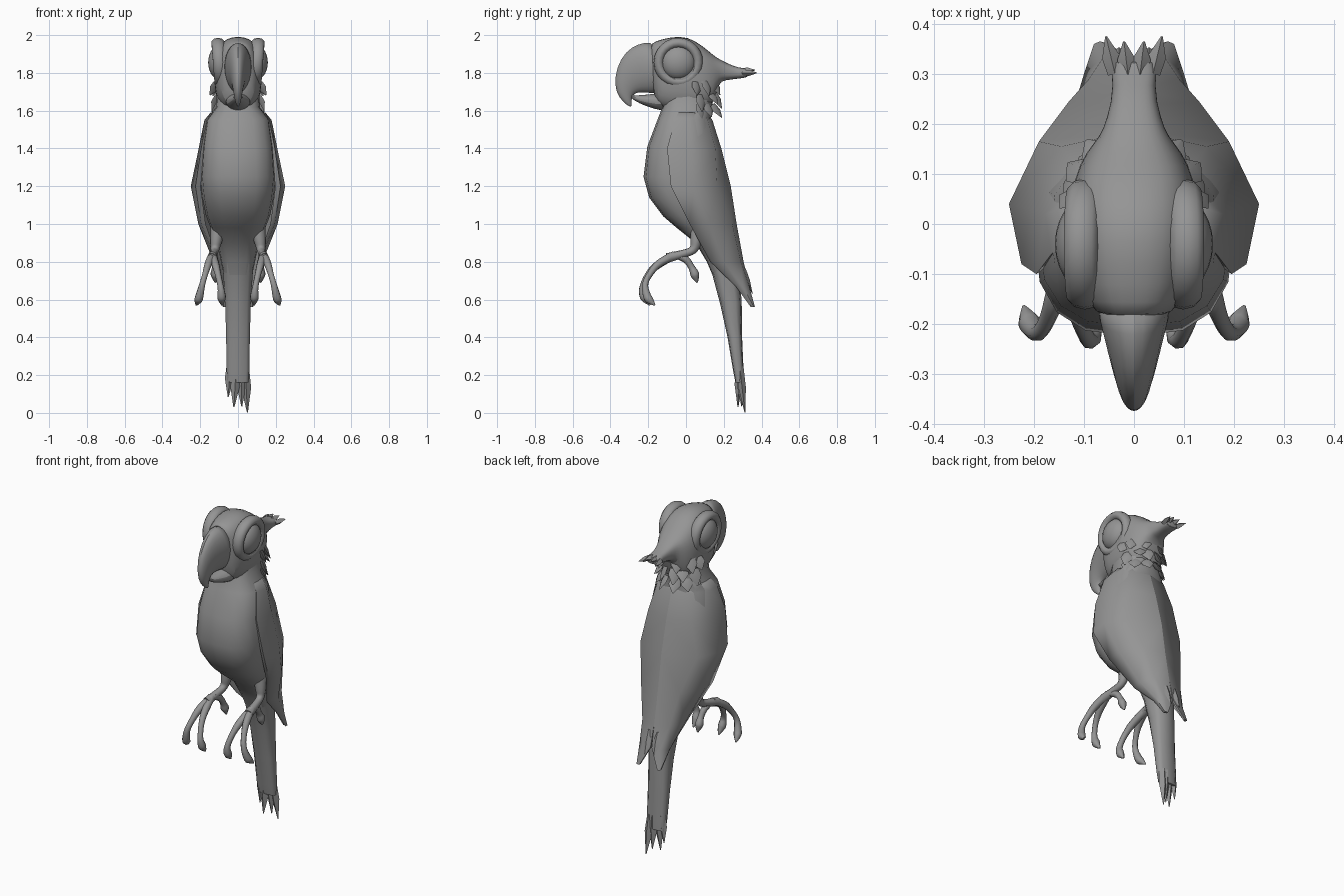
import bpy, bmesh, math, random
from mathutils import Vector

if "Cube" in bpy.data.objects:
    bpy.data.objects.remove(bpy.data.objects["Cube"])

random.seed(4)
mat = bpy.data.materials.new("plumage grey")
mat.diffuse_color = (0.3, 0.3, 0.3, 1)
mat.use_nodes = True
mat.node_tree.nodes["Principled BSDF"].inputs["Base Color"].default_value = mat.diffuse_color


def finish(name, bm, mirror=False, subsurf=0, angle=40):
    bmesh.ops.recalc_face_normals(bm, faces=bm.faces)
    me = bpy.data.meshes.new(name)
    bm.to_mesh(me)
    bm.free()
    ob = bpy.data.objects.new(name, me)
    bpy.context.collection.objects.link(ob)
    me.materials.append(mat)
    if mirror:
        ob.modifiers.new("mirror", 'MIRROR').use_mirror_merge = False
    if subsurf:
        ob.modifiers.new("smooth", 'SUBSURF').levels = subsurf
        ob.modifiers["smooth"].render_levels = subsurf
    bpy.ops.object.select_all(action='DESELECT')
    ob.select_set(True)
    bpy.context.view_layer.objects.active = ob
    bpy.ops.object.shade_smooth_by_angle(angle=math.radians(angle))
    return ob


def skin(bm, rings):
    rows = [[bm.verts.new(p) for p in r] for r in rings]
    n = len(rows[0])
    for a, b in zip(rows, rows[1:]):
        for i in range(n):
            bm.faces.new((a[i], a[(i + 1) % n], b[(i + 1) % n], b[i]))
    bm.faces.new(rows[0])
    bm.faces.new(rows[-1][::-1])


def loft(name, sections, n=16, power=1.0, **kw):
    """Each section: y, z of one edge, y, z of the opposite edge, half width."""
    rings = []
    for y0, z0, y1, z1, w in sections:
        ring = []
        for i in range(n):
            a = 2 * math.pi * i / n
            c, s = math.cos(a), math.sin(a)
            c = math.copysign(abs(c) ** power, c)
            s = math.copysign(abs(s) ** power, s)
            ring.append((w * s, (y0 + y1) / 2 + c * (y0 - y1) / 2,
                         (z0 + z1) / 2 + c * (z0 - z1) / 2))
        rings.append(ring)
    bm = bmesh.new()
    skin(bm, rings)
    return finish(name, bm, **kw)


def feathers(name, items, side, thick=0.012, mirror=True):
    """Kite-shaped pointed feathers: base, tip, half width."""
    bm = bmesh.new()
    for base, tip, w in items:
        b, t, s = Vector(base), Vector(tip), Vector(side).normalized()
        d = (t - b).normalized()
        s = (s - d * s.dot(d)).normalized()
        up = s.cross(d) * thick
        m = b.lerp(t, 0.45)
        skin(bm, [[p + s * k, p + up * f, p - s * k, p - up * f]
                  for p, k, f in ((b, w * .8, 1), (m, w, 1), (t, w * .1, .1))])
    return finish(name, bm, mirror=mirror, angle=50)


def tube(name, points, radii):
    for sx, label in ((1, "right"), (-1, "left")):
        cu = bpy.data.curves.new(name, 'CURVE')
        cu.dimensions = '3D'
        cu.bevel_depth = 1
        cu.bevel_resolution = 2
        cu.use_fill_caps = True
        cu.resolution_u = 5
        sp = cu.splines.new('NURBS')
        sp.points.add(len(points) - 1)
        for q, p, r in zip(sp.points, points, radii):
            q.co = (sx * p[0], p[1], p[2], 1)
            q.radius = r
        sp.order_u = 3
        sp.use_endpoint_u = True
        cu.materials.append(mat)
        ob = bpy.data.objects.new(name + "_" + label, cu)
        bpy.context.collection.objects.link(ob)
        bpy.ops.object.select_all(action='DESELECT')
        ob.select_set(True)
        bpy.context.view_layer.objects.active = ob
        bpy.ops.object.convert(target='MESH')
        bpy.ops.object.shade_smooth()


# Body: neck down to the rump
loft("body", [(-.11, 1.72, .145, 1.72, .11), (-.125, 1.62, .14, 1.61, .117),
              (-.15, 1.555, .13, 1.55, .168), (-.205, 1.41, .16, 1.4, .19),
              (-.225, 1.25, .2, 1.25, .2), (-.195, 1.14, .22, 1.15, .19),
              (-.12, 1.04, .23, 1.05, .17), (-.05, .98, .24, .98, .145),
              (.05, .9, .25, .9, .11), (.11, .8, .26, .8, .09),
              (.14, .73, .27, .73, .075)], power=.75, angle=60)

# Long tail with pointed feather ends
loft("tail", [(.06, .92, .25, .92, .095), (.14, .73, .285, .72, .08),
              (.18, .58, .295, .58, .07), (.22, .4, .297, .4, .065),
              (.25, .22, .305, .22, .062), (.262, .16, .306, .16, .058)], n=10, power=.7,
     angle=60)
feathers("tail_tips", [((-.04, .28, .26), (-.052, .285, .085), .024),
                       ((-.01, .28, .24), (-.022, .275, .03), .026),
                       ((.016, .285, .24), (.02, .295, .035), .026),
                       ((.038, .285, .24), (.05, .312, .002), .026)],
         (1, 0, 0), thick=.02, mirror=False)

# Folded wings: back edge, shoulder ridge, side and front edge at each height
wing_rows = [(1.59, (.0, .11), (.09, .10), (.145, .03), (.135, -.04)),
             (1.55, (.0, .14), (.115, .115), (.178, .02), (.165, -.06)),
             (1.40, (.0, .187), (.145, .155), (.208, .03), (.195, -.10)),
             (1.20, (.0, .237), (.19, .165), (.25, .04), (.225, -.08)),
             (1.00, (.0, .268), (.13, .245), (.21, .12), (.195, .02)),
             (.80, (.0, .305), (.09, .29), (.13, .2), (.115, .14)),
             (.67, (.004, .335), (.06, .335), (.10, .3), (.09, .275)),
             (.56, (.06, .363), (.068, .365), (.08, .36), (.078, .355))]
bm = bmesh.new()
rings = []
for z, *pts in wing_rows:
    t = .88 if z > .6 else .98
    inner = [(x * t, .04 + (y - .04) * t if z > .9 else y - .012) for x, y in pts]
    rings.append([(x, y, z) for x, y in pts + inner[::-1]])
skin(bm, rings)
finish("wings", bm, mirror=True, angle=62)
feathers("wing_tips", [((.03, .305, .76), (.03, .352, .63), .025)], (1, 0, 0))

# Head running back into the crest
loft("head", [(-.2, 1.95, -.17, 1.67, .062), (-.165, 1.97, -.15, 1.62, .1),
              (-.08, 1.995, -.1, 1.6, .122), (.01, 1.997, 0, 1.58, .13),
              (.09, 1.945, .09, 1.59, .125), (.145, 1.895, .15, 1.63, .095),
              (.175, 1.875, .172, 1.75, .07), (.21, 1.855, .205, 1.76, .055),
              (.28, 1.825, .28, 1.77, .038), (.335, 1.825, .335, 1.775, .056)],
     power=.75, subsurf=1)
feathers("crest_tips", [((.012, .30, 1.81), (.02, .365, 1.815), .018),
                        ((.038, .30, 1.80), (.056, .375, 1.80), .018)], (1, 0, 0), thick=.016)

# Hooked upper beak and short lower beak
loft("upper_beak", [(-.16, 1.97, -.12, 1.70, .085), (-.22, 1.968, -.16, 1.685, .072),
                    (-.29, 1.945, -.205, 1.69, .056), (-.35, 1.88, -.24, 1.695, .042),
                    (-.38, 1.785, -.268, 1.69, .031), (-.375, 1.70, -.284, 1.675, .023),
                    (-.335, 1.645, -.288, 1.645, .015), (-.298, 1.62, -.288, 1.62, .004)],
     n=12, subsurf=1)
loft("lower_beak", [(-.1, 1.71, -.1, 1.59, .08), (-.17, 1.69, -.16, 1.605, .065),
                    (-.23, 1.685, -.22, 1.625, .045), (-.275, 1.68, -.27, 1.65, .025),
                    (-.295, 1.69, -.293, 1.67, .01)], n=10, subsurf=1)

# Bulging eyes and the soft raised rims around them
bm = bmesh.new()
bmesh.ops.create_uvsphere(bm, u_segments=24, v_segments=14, radius=1)
for v in bm.verts:
    v.co = (.095 + v.co.x * .063, -.04 + v.co.y * .092, 1.855 + v.co.z * .092)
finish("eyes", bm, mirror=True)
bm = bmesh.new()
N, M = 24, 10
vs = []
for i in range(N):
    a = 2 * math.pi * i / N
    for j in range(M):
        b = 2 * math.pi * j / M
        r = .104 + .027 * math.cos(b)
        vs.append(bm.verts.new((.098 + .036 * math.sin(b) + .008 * math.sin(a),
                                -.04 + r * math.cos(a), 1.855 + r * math.sin(a))))
for i in range(N):
    for j in range(M):
        k, l = (i + 1) % N, (j + 1) % M
        bm.faces.new((vs[i * M + j], vs[k * M + j], vs[k * M + l], vs[i * M + l]))
finish("eye_rims", bm, mirror=True, angle=80)

# Ragged feathers round the sides and back of the neck
ruff = []
for z, r, start in ((1.75, .112, 10), (1.69, .108, 22), (1.63, .105, 14)):
    for k in range(3):
        a = math.radians(start + 27 * k + random.uniform(-6, 6))
        c, s = math.cos(a), math.sin(a)
        d, h = random.uniform(.035, .055), z + random.uniform(-.015, .015)
        ruff.append(((r * c, .04 + r * s, h),
                     ((r + d) * c, .04 + (r + d) * s, h - random.uniform(.06, .09)), .034))
feathers("neck_feathers", ruff, (1, -1, .2), thick=.014)

# Legs and curled toes
tube("leg", [(.10, .07, 1.0), (.115, .055, .92), (.122, .045, .86), (.13, -.02, .84),
             (.14, -.10, .82)], [.045, .034, .021, .021, .026])
tube("outer_toe", [(.135, -.06, .835), (.155, -.14, .80), (.172, -.19, .74),
                   (.19, -.222, .68), (.205, -.205, .61), (.212, -.19, .595), (.22, -.165, .57)],
     [.022, .022, .016, .016, .024, .022, .004])
tube("inner_toe", [(.135, -.06, .835), (.12, -.15, .79), (.105, -.205, .73), (.09, -.235, .66),
                   (.087, -.225, .62), (.086, -.215, .60), (.085, -.19, .57)],
     [.022, .022, .016, .016, .024, .022, .004])
tube("back_toe", [(.13, -.05, .835), (.125, .0, .82), (.12, .03, .77), (.122, .045, .74),
                  (.121, .05, .72), (.12, .06, .69)], [.02, .02, .016, .024, .022, .004])
